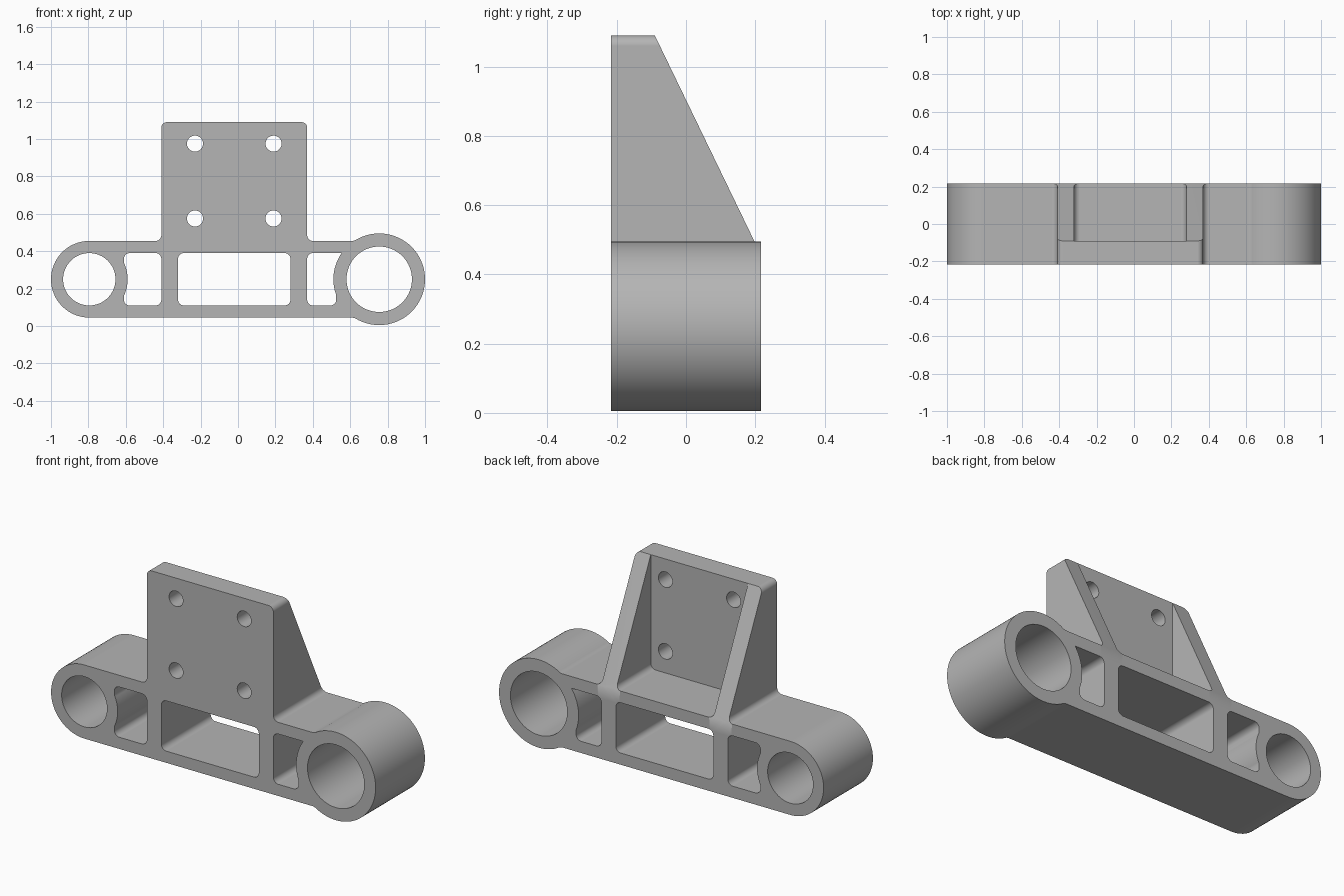
import bpy, bmesh
from math import radians, sin, cos
from mathutils import Vector

if "Cube" in bpy.data.objects:
    bpy.data.objects.remove(bpy.data.objects["Cube"])

FRONT, BACK = -0.217, 0.217
PLATE_BACK = -0.09
LEFT_BOSS, RIGHT_BOSS = (-0.795, 0.25), (0.755, 0.25)
R = 0.03  # general corner radius

grey = bpy.data.materials.new("grey_metal")
grey.use_nodes = True
colour = (0.46, 0.46, 0.46, 1)
grey.diffuse_color = colour
grey.node_tree.nodes["Principled BSDF"].inputs["Base Color"].default_value = colour


def arc(centre, r, a0, a1, n=32):
    """Points of an arc, marked as needing no fillet."""
    angles = [radians(a0 + (a1 - a0) * i / n) for i in range(n + 1)]
    return [(centre[0] + r * cos(a), centre[1] + r * sin(a), 0) for a in angles]


def circle(centre, r, n=64):
    return arc(centre, r, 0, 360, n)[:-1]


def box(x0, x1, z0, z1, r=R):
    return [(x0, z0, r), (x1, z0, r), (x1, z1, r), (x0, z1, r)]


def rounded(points, n=8):
    """Replace each corner that has a radius by a fillet."""
    out = []
    for i, (x, z, r) in enumerate(points):
        p = Vector((x, z))
        if not r:
            out.append(p)
            continue
        d1 = (Vector(points[i - 1][:2]) - p).normalized()
        d2 = (Vector(points[(i + 1) % len(points)][:2]) - p).normalized()
        half = d1.angle(d2) / 2
        centre = p + (d1 + d2).normalized() * r / sin(half)
        t = r * cos(half) / sin(half)
        va, vb = p + d1 * t - centre, p + d2 * t - centre
        out += [centre + va.lerp(vb, k / n).normalized() * r for k in range(n + 1)]
    return out


def prism(name, loops, start, end, axis="Y"):
    """Extrude an outline with holes along an axis."""
    bm = bmesh.new()
    for loop in loops:
        vs = [bm.verts.new((p.x, start, p.y) if axis == "Y" else (start, p.x, p.y))
              for p in rounded(loop)]
        for i, v in enumerate(vs):
            bm.edges.new((vs[i - 1], v))
    bmesh.ops.triangle_fill(bm, use_beauty=True, edges=bm.edges[:])
    new = bmesh.ops.extrude_face_region(bm, geom=bm.faces[:])["geom"]
    depth = end - start
    bmesh.ops.translate(bm, vec=(0, depth, 0) if axis == "Y" else (depth, 0, 0),
                        verts=[g for g in new if isinstance(g, bmesh.types.BMVert)])
    bmesh.ops.recalc_face_normals(bm, faces=bm.faces[:])
    mesh = bpy.data.meshes.new(name)
    bm.to_mesh(mesh)
    bm.free()
    mesh.materials.append(grey)
    obj = bpy.data.objects.new(name, mesh)
    bpy.context.collection.objects.link(obj)
    return obj


# Silhouette: left boss, beam, right boss, upright plate
outline = (arc(LEFT_BOSS, 0.205, 90, 270)
           + [(0.621, 0.045, 0.05)]
           + arc(RIGHT_BOSS, 0.245, -117, 117, 56)
           + [(0.621, 0.455, 0.05), (0.37, 0.455, R), (0.37, 1.09, R),
              (-0.41, 1.09, R), (-0.41, 0.455, R)])

# Bores, bolt holes and beam windows
left_window = ([(-0.41, 0.11, R), (-0.41, 0.39, R), (-0.61, 0.39, R)]
               + arc(LEFT_BOSS, 0.205, 25.5, -25.5, 16)
               + [(-0.61, 0.11, R)])
right_window = ([(0.37, 0.11, R), (0.37, 0.39, R)]
                + arc(RIGHT_BOSS, 0.245, 145.2, 200, 16)
                + [(0.525, 0.11, R)])
openings = [circle(LEFT_BOSS, 0.14), circle(RIGHT_BOSS, 0.175),
            box(-0.32, 0.28, 0.11, 0.39), left_window, right_window]
openings += [circle((x, z), 0.043, 32) for x in (-0.23, 0.19) for z in (0.575, 0.975)]

bracket = prism("mounting_bracket", [outline] + openings, FRONT, BACK)

# Cut the pocket between the ribs, then slope the ribs
pocket = prism("pocket_cutter", [box(-0.32, 0.28, 0.455, 1.3)], PLATE_BACK, 0.4)
slope = prism("slope_cutter", [[(PLATE_BACK, 1.3, 0), (PLATE_BACK, 1.09, 0),
                                (0.266, 0.354, 0), (0.6, 0.354, 0), (0.6, 1.3, 0)]],
              -0.47, 0.43, "X")
for cutter in (pocket, slope):
    cutter.hide_render = True
    mod = bracket.modifiers.new(cutter.name, "BOOLEAN")
    mod.operation, mod.solver, mod.object = "DIFFERENCE", "EXACT", cutter

bpy.ops.object.select_all(action="DESELECT")
bracket.select_set(True)
bpy.context.view_layer.objects.active = bracket
for mod in list(bracket.modifiers):
    bpy.ops.object.modifier_apply(modifier=mod.name)
for cutter in (pocket, slope):
    bpy.data.objects.remove(cutter)

# Smooth round walls, crisp edges
bpy.ops.object.shade_smooth_by_angle(angle=radians(30))
weighted = bracket.modifiers.new("weighted_normals", "WEIGHTED_NORMAL")
weighted.keep_sharp = True
